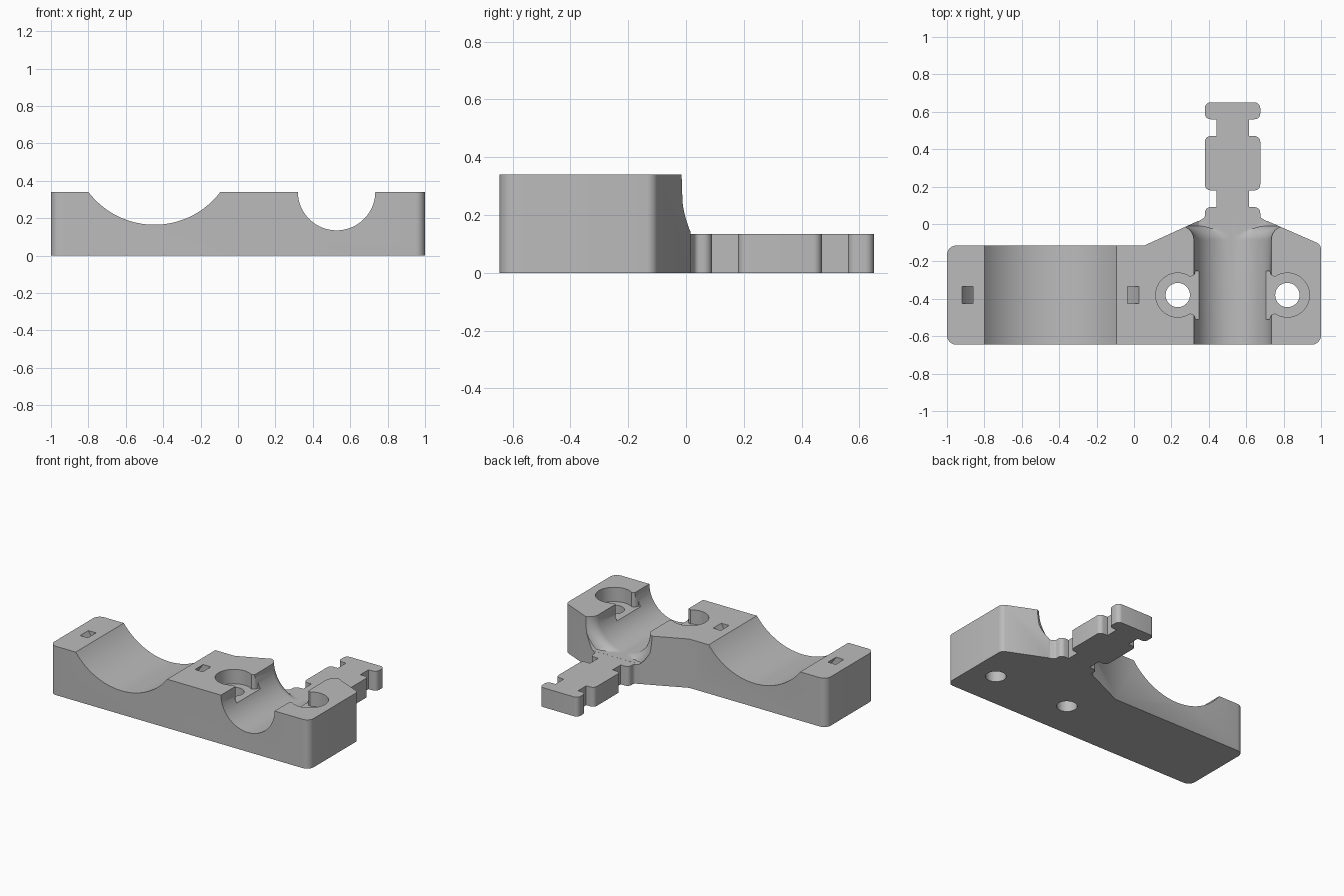
import bpy, bmesh
from math import sin, cos, tan, radians, pi, sqrt
from mathutils import Vector

if "Cube" in bpy.data.objects:
    bpy.data.objects.remove(bpy.data.objects["Cube"])

grey = bpy.data.materials.new("plain grey")
grey.use_nodes = True
COLOUR = (0.5, 0.5, 0.5, 1)
grey.diffuse_color = COLOUR
grey.node_tree.nodes["Principled BSDF"].inputs["Base Color"].default_value = COLOUR

TOP, PLATE = 0.34, 0.135           # body and tongue heights
PIPE_X, PIPE_R = 0.527, 0.207      # narrow channel
PIPE_Z = PLATE + PIPE_R
WIDE_X, WIDE_Z, WIDE_R = -0.447, 0.6075, 0.4425   # wide channel
BOLT_Y, BOLT_OFF = -0.38, 0.293


def make_object(name, bm):
    bmesh.ops.recalc_face_normals(bm, faces=bm.faces)
    mesh = bpy.data.meshes.new(name)
    bm.to_mesh(mesh)
    bm.free()
    mesh.materials.append(grey)
    obj = bpy.data.objects.new(name, mesh)
    bpy.context.collection.objects.link(obj)
    return obj


def prism(name, pts, lo, hi, axis="z"):
    """Extrude a 2D outline along z, or along y for an (x, z) outline."""
    place = (lambda p, h: (p[0], p[1], h)) if axis == "z" else (lambda p, h: (p[0], h, p[1]))
    bm = bmesh.new()
    rings = [[bm.verts.new(place(p, h)) for p in pts] for h in (lo, hi)]
    for ring in rings:
        bm.faces.new(ring)
    for i in range(len(pts)):
        j = (i + 1) % len(pts)
        bm.faces.new((rings[0][i], rings[0][j], rings[1][j], rings[1][i]))
    return make_object(name, bm)


def arc(cx, cy, r, a0=0, a1=360, n=64):
    steps = n if a1 - a0 == 360 else n + 1
    angles = [radians(a0 + (a1 - a0) * i / n) for i in range(steps)]
    return [(cx + r * cos(a), cy + r * sin(a)) for a in angles]


def rounded(corners, n=6):
    """Outline from (x, y, radius) corners, each replaced by a tangent arc."""
    out = []
    for i, (x, y, r) in enumerate(corners):
        p = Vector((x, y))
        if r == 0:
            out.append((x, y))
            continue
        a = (Vector(corners[i - 1][:2]) - p).normalized()
        b = (Vector(corners[(i + 1) % len(corners)][:2]) - p).normalized()
        half = a.angle(b) / 2
        mid = (a + b).normalized()
        centre = p + mid * (r / sin(half))
        sweep = pi / 2 - half
        side = Vector((-mid.y, mid.x))
        if side.dot(a) < 0:
            side = -side
        for k in range(n + 1):
            t = sweep * (1 - 2 * k / n)
            q = centre + r * (side * sin(t) - mid * cos(t))
            out.append((q.x, q.y))
    return out


def cut(target, cutter):
    mod = target.modifiers.new("cut", "BOOLEAN")
    mod.operation, mod.solver, mod.object = "DIFFERENCE", "EXACT", cutter
    bpy.context.view_layer.objects.active = target
    bpy.ops.object.modifier_apply(modifier=mod.name)
    bpy.data.objects.remove(cutter)


# Clamp body with its sloped back
body = prism("clamp_body", rounded([
    (-1, -0.645, 0.05), (1, -0.645, 0.05), (1, -0.11, 0.04),
    (0.715, 0.015, 0), (0.34, 0.015, 0), (0.055, -0.115, 0), (-1, -0.115, 0.05)]), 0, TOP)

# Wide and narrow channels
cut(body, prism("wide_cutter", arc(WIDE_X, WIDE_Z, WIDE_R, n=128), -1, 1, "y"))
cut(body, prism("pipe_cutter", arc(PIPE_X, PIPE_Z, PIPE_R, n=96), -1, 1, "y"))

# Flared mouth at the back of the narrow channel, flat where it meets the tongue
bm = bmesh.new()
flare_r, rings = 0.075, []
for k in range(10):
    t = radians(9 * k)
    y, r = -0.085 + flare_r * sin(t), PIPE_R + flare_r * (1 - cos(t))
    rings.append((y, r))
rings.append((0.08, PIPE_R + flare_r))
loops = [[bm.verts.new((x, y, max(z, PLATE + 0.0005))) for x, z in arc(PIPE_X, PIPE_Z, r, n=96)]
         for y, r in rings]
for a, b in zip(loops, loops[1:]):
    for i in range(len(a)):
        j = (i + 1) % len(a)
        bm.faces.new((a[i], a[j], b[j], b[i]))
bm.faces.new(loops[0])
bm.faces.new(loops[-1])
cut(body, make_object("flare_cutter", bm))

# Bolt holes, counterbores and their rounded openings into the channel
for side in (-1, 1):
    x = PIPE_X + side * BOLT_OFF
    cut(body, prism("bore_cutter", arc(x, BOLT_Y, 0.118), 0.24, 1))
    cut(body, prism("hole_cutter", arc(x, BOLT_Y, 0.065), -1, 1))
    edge = [(0.24, 0.09), (0.222, 0.1), (0.213, 0.102), (0.205, 0.108), (0.2, 0.118), (0.197, 0.13), (0.12, 0.13)]
    half = [(PIPE_X + side * dx, BOLT_Y + dy) for dx, dy in edge]
    other = [(PIPE_X + side * dx, BOLT_Y - dy) for dx, dy in reversed(edge)]
    cut(body, prism("opening_cutter", half + other, 0.24, 1))

# Curved strap tunnel under the wide channel
tunnel = arc(WIDE_X, WIDE_Z, 0.543, -165, -15) + arc(WIDE_X, WIDE_Z, 0.492, -165, -15)[::-1]
cut(body, prism("strap_cutter", tunnel, -0.425, -0.335, "y"))

# Notched tongue, mirrored about the channel axis
W, N, R = 0.148, 0.087, 0.03
side = [(0.187, 0.0, 0), (0.187, 0.012, 0), (W, 0.035, 0.02), (W, 0.09, R), (N, 0.09, 0), (N, 0.18, 0),
        (W, 0.18, R), (W, 0.47, R), (N, 0.47, 0), (N, 0.56, 0), (W, 0.56, R), (W, 0.65, R)]
outline = [(PIPE_X + x, y, r) for x, y, r in side]
outline += [(PIPE_X - x, y, r) for x, y, r in reversed(side)]
tongue = prism("notched_tongue", rounded(outline), 0, PLATE)

for obj in (body, tongue):
    bpy.ops.object.select_all(action="DESELECT")
    obj.select_set(True)
    bpy.context.view_layer.objects.active = obj
    bpy.ops.object.shade_smooth_by_angle(angle=radians(30))
